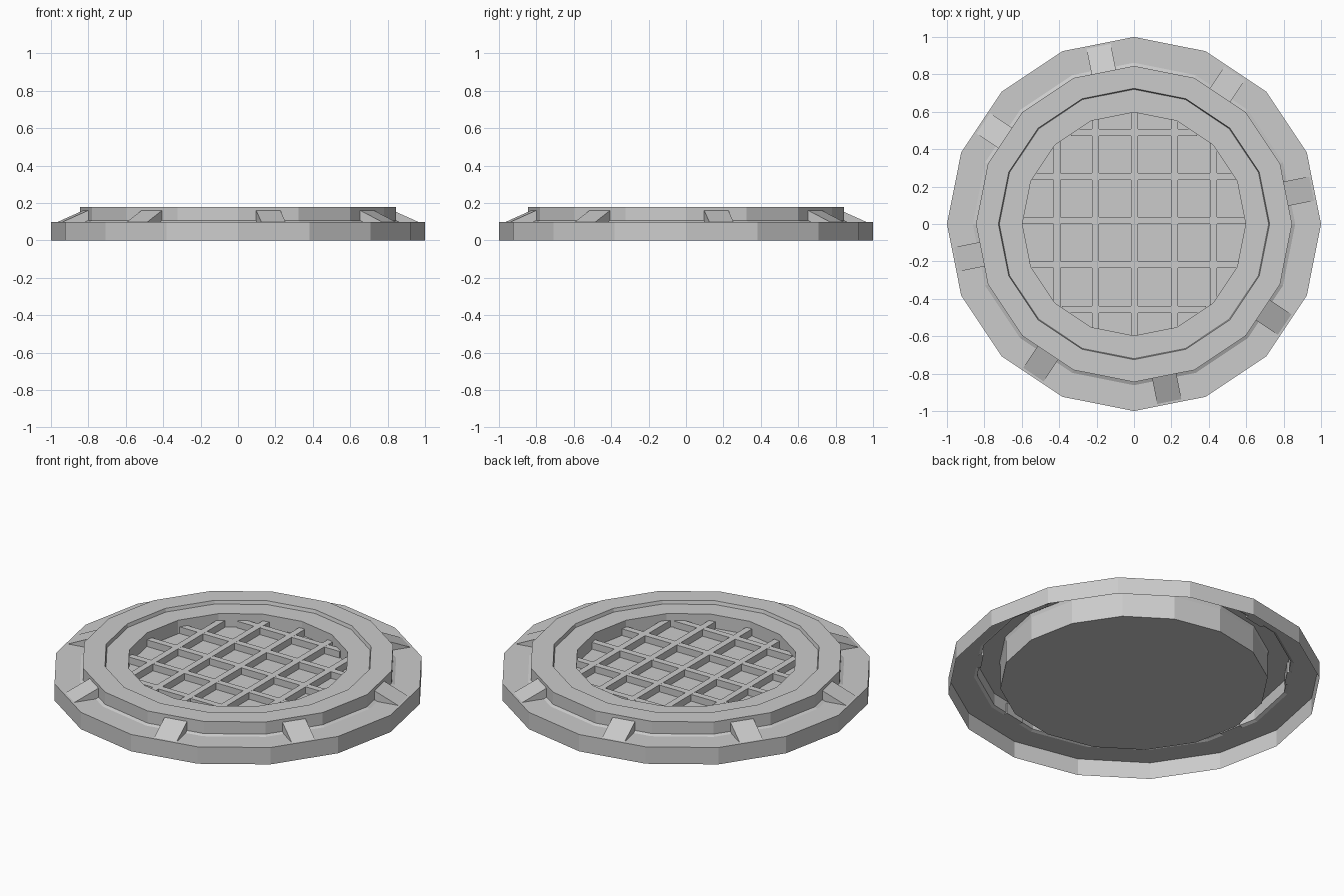
import bpy, bmesh
from math import sin, cos, pi, radians
from mathutils import Matrix, Vector

SIDES = 16

if "Cube" in bpy.data.objects:
    bpy.data.objects.remove(bpy.data.objects["Cube"])

grey = bpy.data.materials.new("plain grey metal")
grey.use_nodes = True
colour = (0.6, 0.6, 0.6, 1)
grey.diffuse_color = colour
grey.node_tree.nodes["Principled BSDF"].inputs["Base Color"].default_value = colour


def finish(bm, name):
    mesh = bpy.data.meshes.new(name)
    bm.to_mesh(mesh)
    bm.free()
    mesh.materials.append(grey)
    obj = bpy.data.objects.new(name, mesh)
    bpy.context.collection.objects.link(obj)
    return obj


def lathe(name, profile):
    """Revolve (radius, height) points into a flat-sided shell; radius 0 caps it."""
    bm = bmesh.new()
    rings = []
    for r, z in profile:
        if r == 0:
            rings.append([bm.verts.new((0, 0, z))] * SIDES)
        else:
            rings.append([bm.verts.new((r * cos(2 * pi * i / SIDES),
                                        r * sin(2 * pi * i / SIDES), z))
                          for i in range(SIDES)])
    for low, high in zip(rings, rings[1:]):
        for i in range(SIDES):
            j = (i + 1) % SIDES
            corners = dict.fromkeys((low[i], low[j], high[j], high[i]))
            bm.faces.new(list(corners))
    return finish(bm, name)


# Outer flange and raised collar, an open-bottomed shell
lathe("flange_and_collar", [(1, 0), (1, 0.1), (0.862, 0.1), (0.845, 0.108),
                            (0.845, 0.18), (0.725, 0.18), (0.72, 0.16)])

# Sunken pan with its ledge, grate well and closed underside
FLOOR = 0.08
lathe("pan", [(0, 0.02), (0.72, 0.02), (0.72, 0.16), (0.597, 0.16),
              (0.597, FLOOR), (0, FLOOR)])

# Crossed grate bars, each cut to the length of the well
BAR_W, BAR_TOP = 0.038, 0.12
WELL = 0.597


def half_chord(offset):
    """Half length of the polygonal well at a given offset from its centre."""
    pts = [(WELL * cos(2 * pi * i / SIDES), WELL * sin(2 * pi * i / SIDES))
           for i in range(SIDES // 4 + 1)]
    for (x0, y0), (x1, y1) in zip(pts, pts[1:]):
        if x1 <= offset <= x0:
            return y0 + (y1 - y0) * (x0 - offset) / (x0 - x1)
    return 0


def bars(name, centres, along_y, top):
    bm = bmesh.new()
    for c in centres:
        length = 2 * half_chord(abs(c)) + 0.03
        size = (BAR_W, length, top - FLOOR + 0.01)
        spot = Vector((c, 0, (top + FLOOR - 0.01) / 2))
        m = Matrix.Translation(spot) @ Matrix.Diagonal((*size, 1))
        if not along_y:
            m = Matrix.Rotation(pi / 2, 4, "Z") @ m
        bmesh.ops.create_cube(bm, size=1, matrix=m)
    return finish(bm, name)


bars("grate_bars_lengthwise", [-0.412, -0.206, 0.003, 0.217, 0.425], True, BAR_TOP)
bars("grate_bars_crosswise", [-0.457, -0.216, 0.018, 0.254, 0.49], False, BAR_TOP - 0.0005)

# Sloped lugs bracing the collar, one on every second side
bm = bmesh.new()
side = [(0.82, 0.1), (0.968, 0.1), (0.82, 0.165)]
for k in range(8):
    turn = Matrix.Rotation(radians(11.25 + 45 * k), 3, "Z")
    a, b = [[bm.verts.new(turn @ Vector((r, y, z))) for r, z in side]
            for y in (-0.066, 0.066)]
    bm.faces.new(a)
    bm.faces.new(b[::-1])
    for i in range(3):
        j = (i + 1) % 3
        bm.faces.new((a[j], a[i], b[i], b[j]))
bmesh.ops.recalc_face_normals(bm, faces=bm.faces)
finish(bm, "bracing_lugs")
